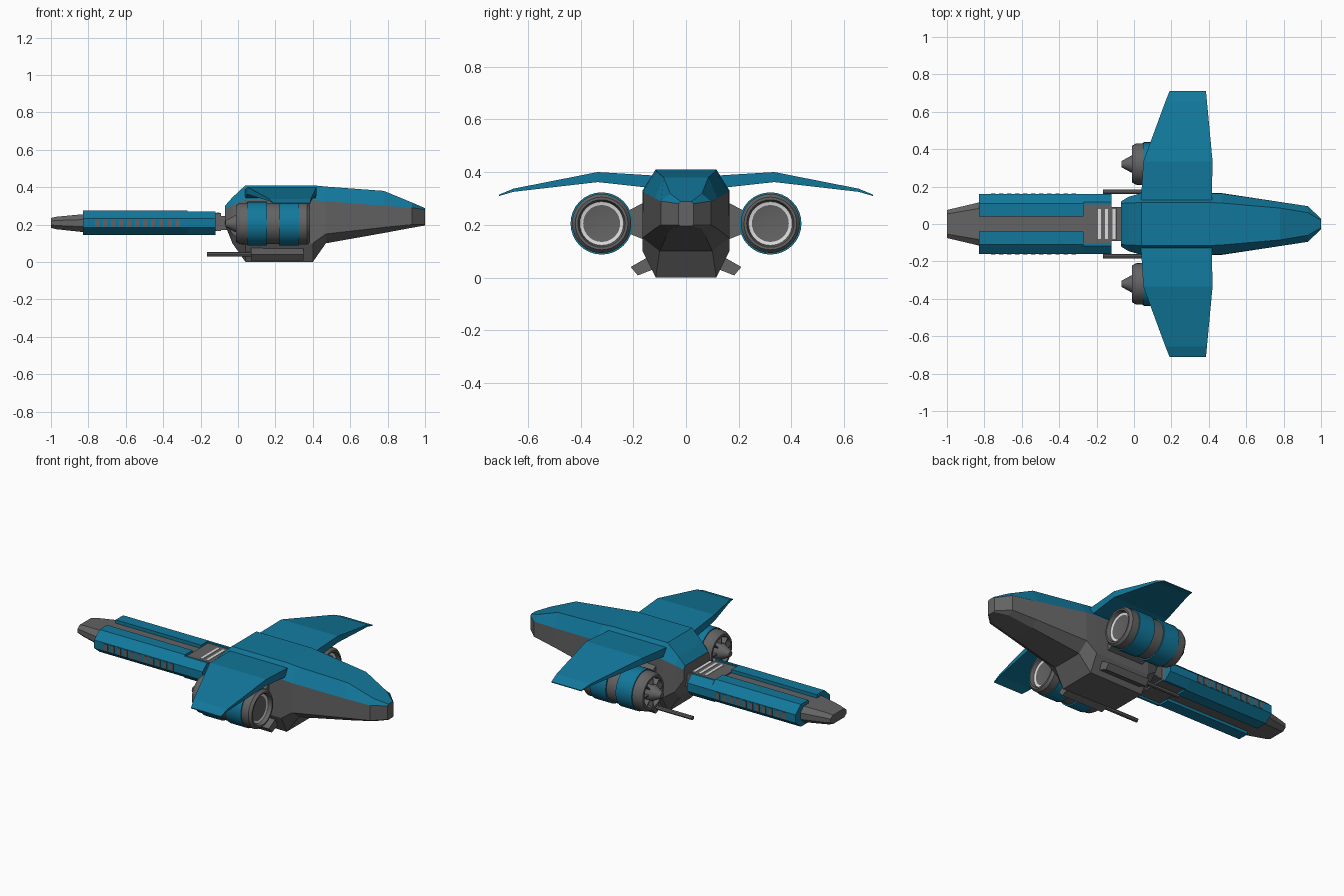
import bpy, bmesh, math
from mathutils import Matrix, Vector

if "Cube" in bpy.data.objects:
    bpy.data.objects.remove(bpy.data.objects["Cube"])


def material(name, rgb):
    m = bpy.data.materials.new(name)
    m.diffuse_color = (*rgb, 1)
    m.use_nodes = True
    m.node_tree.nodes["Principled BSDF"].inputs["Base Color"].default_value = m.diffuse_color
    return m


BLUE = material("hull blue", (0.006, 0.19, 0.335))
GREY = material("metal grey", (0.125, 0.125, 0.125))
WHITE = material("light white", (0.72, 0.72, 0.72))


def finish(name, bm, mats, smooth=False):
    bmesh.ops.remove_doubles(bm, verts=bm.verts, dist=1e-5)
    bmesh.ops.recalc_face_normals(bm, faces=bm.faces)
    me = bpy.data.meshes.new(name)
    bm.to_mesh(me)
    bm.free()
    for m in mats:
        me.materials.append(m)
    ob = bpy.data.objects.new(name, me)
    bpy.context.collection.objects.link(ob)
    if smooth:
        bpy.ops.object.select_all(action='DESELECT')
        ob.select_set(True)
        bpy.context.view_layer.objects.active = ob
        bpy.ops.object.shade_smooth_by_angle(angle=math.radians(25))
    return ob


def loft(name, rings, mats, rule=None):
    """Skin a row of closed rings; rule(side index) gives the material slot."""
    bm = bmesh.new()
    vs = [[bm.verts.new(p) for p in r] for r in rings]
    n = len(rings[0])
    for a, b in zip(vs, vs[1:]):
        for i in range(n):
            j = (i + 1) % n
            f = bm.faces.new((a[i], a[j], b[j], b[i]))
            f.material_index = rule(i) if rule else 0
    bm.faces.new(vs[0])
    bm.faces.new(vs[-1])
    return finish(name, bm, mats)


def prism(name, x0, x1, yz, mat):
    """Extrude a y-z outline along x."""
    return loft(name, [[(x, y, z) for y, z in yz] for x in (x0, x1)], [mat])


def box(name, x0, x1, y0, y1, z0, z1, mat):
    return prism(name, x0, x1, [(y0, z0), (y1, z0), (y1, z1), (y0, z1)], mat)


# Fuselage: (x, then half width and z of bottom, lower side, upper side, roof)
stations = [
    (-.07, .08, .20, .12, .22, .12, .28, .11, .30),
    (-.03, .10, .10, .145, .15, .145, .305, .112, .345),
    (.04, .11, 0, .165, .10, .165, .33, .115, .41),
    (.40, .115, 0, .165, .10, .165, .33, .115, .41),
    (.47, .10, .10, .165, .15, .163, .325, .112, .403),
    (.78, .075, .155, .118, .185, .118, .30, .085, .38),
    (.93, .06, .183, .095, .20, .095, .29, .06, .318),
    (1.0, .02, .195, .028, .20, .028, .28, .02, .288),
]
rings = []
for x, *p in stations:
    half = list(zip(p[0::2], p[1::2]))
    rings.append([(x, y, z) for y, z in half] + [(x, -y, z) for y, z in reversed(half)])
loft("fuselage", rings, [GREY, BLUE], lambda i: 1 if i in (2, 3, 4) else 0)

# Tail boom core with tapered end
rings = []
for x, w, z0, z1 in [(-1, .075, .182, .235), (-.97, .082, .175, .242),
                     (-.83, .115, .16, .255), (-.12, .115, .16, .255)]:
    c = w * .72
    zm0, zm1 = z0 + (z1 - z0) * .3, z1 - (z1 - z0) * .3
    rings.append([(x, -c, z0), (x, c, z0), (x, w, zm0), (x, w, zm1),
                  (x, c, z1), (x, -c, z1), (x, -w, zm1), (x, -w, zm0)])
loft("tail_boom", rings, [GREY])
box("boom_neck", -.13, -.05, -.09, .09, .17, .245, GREY)
box("boom_collar", -.27, -.12, -.11, .11, .155, .262, GREY)
for i in range(3):
    box("collar_light_stripe", -.192 + i * .038, -.176 + i * .038, -.08, .08, .255, .265, WHITE)
box("collar_stripe_bed", -.13, -.09, -.09, .09, .165, .262, GREY)


def engine(y, z):
    """Turned nacelle: (x, radius, material slot of the band that follows)."""
    prof = [(.36, 0, 0), (.36, .07, 1), (.364, .083, 0), (.385, .09, 0), (.385, .10, 0),
            (.37, .112, 0), (.325, .112, 2), (.325, .118, 2), (.22, .118, 2), (.22, .110, 0),
            (.155, .110, 2), (.155, .118, 2), (.05, .118, 2), (.05, .112, 0), (.01, .110, 0),
            (-.01, .098, 0), (-.01, .085, 0), (.04, .075, 0), (.04, .05, 0),
            (-.015, .045, 0), (-.068, .016, 0), (-.068, 0, 0)]
    n = 32
    bm = bmesh.new()
    rows = []
    for x, r, m in prof:
        if r == 0:
            rows.append([bm.verts.new((x, y, z))] * n)
        else:
            rows.append([bm.verts.new((x, y + r * math.cos(2 * math.pi * k / n),
                                       z + r * math.sin(2 * math.pi * k / n))) for k in range(n)])
    for (a, b), p in zip(zip(rows, rows[1:]), prof):
        for k in range(n):
            j = (k + 1) % n
            f = bm.faces.new(list(dict.fromkeys((a[k], a[j], b[j], b[k]))))
            f.material_index = p[2]
    finish("engine_nacelle", bm, [GREY, WHITE, BLUE], True)
    # Vanes inside the exhaust
    bm = bmesh.new()
    for k in range(8):
        m = (Matrix.Translation((.015, y, z)) @ Matrix.Rotation(k * math.pi / 4, 4, 'X')
             @ Matrix.Translation((0, .06, 0)) @ Matrix.Diagonal((.05, .045, .006, 1)))
        bmesh.ops.create_cube(bm, size=1, matrix=m)
    finish("exhaust_vanes", bm, [GREY])


for s in (1, -1):
    # Boom armour rails, long rear part and narrower front part
    prism("boom_rail", -.83, -.27,
          [(s * .04, .143), (s * .11, .143), (s * .16, .183), (s * .16, .232),
           (s * .11, .275), (s * .04, .275)], BLUE)
    prism("boom_rail_front", -.27, -.12,
          [(s * .105, .143), (s * .118, .143), (s * .16, .183), (s * .16, .232),
           (s * .118, .27), (s * .105, .27)], BLUE)
    # Row of vents along the rail side
    for i in range(11):
        x = -.765 + i * .043
        box("rail_vent", x, x + .024, s * .155, s * .163, .187, .228, GREY)

    # Wing: (y, rear x, front x, lower z, upper z)
    rings = [[(xf, s * y, z0), (xf, s * y, z1), (xr, s * y, z1), (xr, s * y, z0)]
             for y, xr, xf, z0, z1 in [(.09, .035, .415, .335, .385), (.335, .05, .42, .362, .40),
                                       (.655, .168, .39, .325, .337), (.71, .19, .385, .309, .314)]]
    loft("wing", rings, [BLUE])

    engine(s * .32, .205)
    # Engine pylon
    prism("engine_pylon", .08, .32,
          [(s * .15, .14), (s * .225, .17), (s * .225, .25), (s * .15, .29)], GREY)

    # Canted gun housing and barrel
    prism("gun_housing", .07, .35,
          [(s * .10, .04), (s * .183, .008), (s * .21, .04), (s * .14, .08)], GREY)
    bm = bmesh.new()
    m = Matrix.Translation((-.04, s * .172, .04)) @ Matrix.Rotation(math.pi / 2, 4, 'Y')
    bmesh.ops.create_cone(bm, cap_ends=True, segments=8, radius1=.012, radius2=.012,
                          depth=.25, matrix=m)
    finish("gun_barrel", bm, [GREY])
